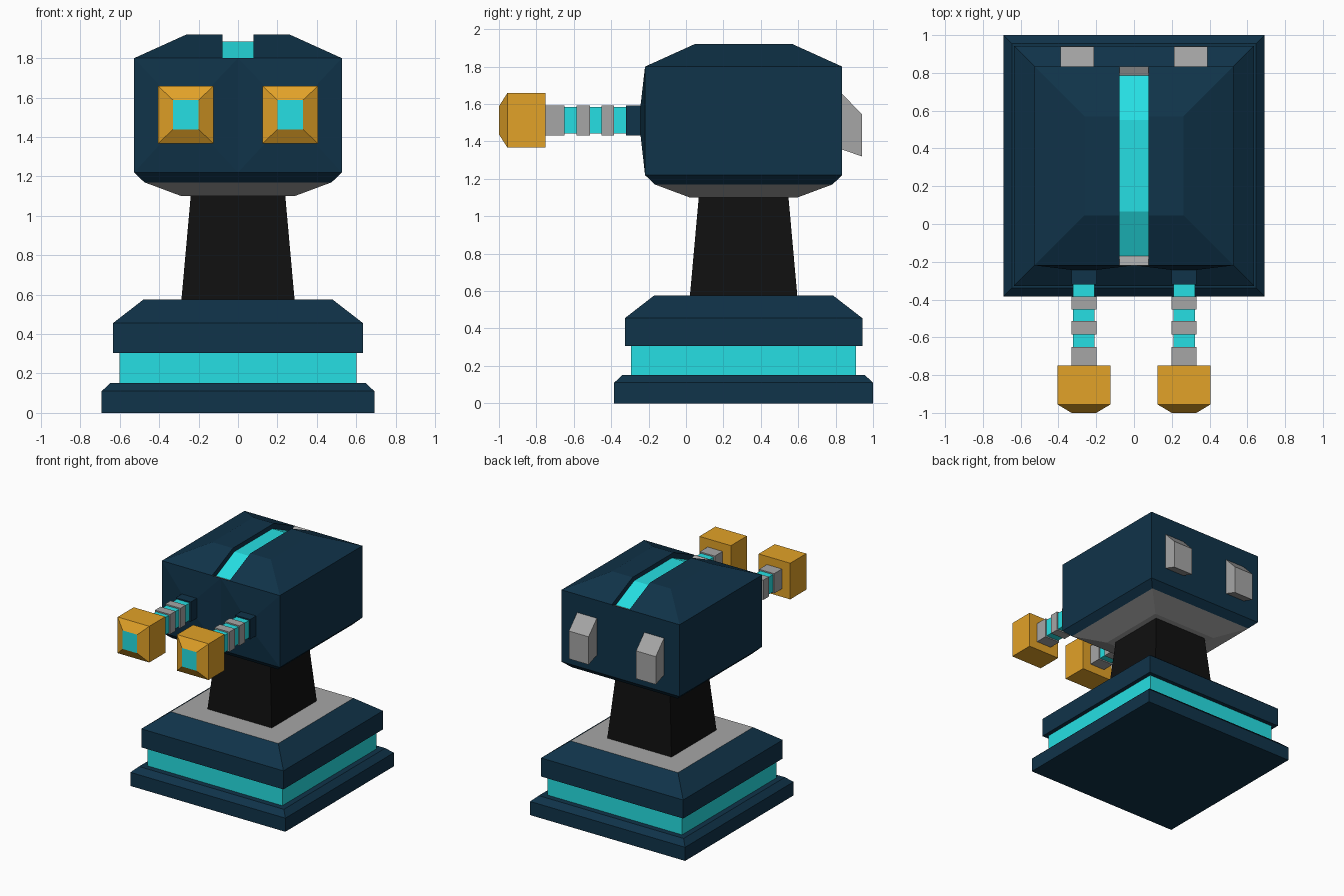
import bpy, bmesh

if "Cube" in bpy.data.objects:
    bpy.data.objects.remove(bpy.data.objects["Cube"])


def mat(name, r, g, b):
    m = bpy.data.materials.new(name)
    m.diffuse_color = (r, g, b, 1)
    m.use_nodes = True
    m.node_tree.nodes["Principled BSDF"].inputs["Base Color"].default_value = m.diffuse_color
    return m


NAVY, CYAN, GREY, GOLD, BLACK = range(5)
MATS = [mat("navy", .005, .033, .067), mat("cyan", .019, .74, .77),
        mat("grey", .38, .38, .38), mat("gold", .76, .36, .021),
        mat("black", .005, .005, .005)]
CY = 0.308  # y centre of base and head


def finish(name, bm):
    bmesh.ops.recalc_face_normals(bm, faces=bm.faces)
    me = bpy.data.meshes.new(name)
    bm.to_mesh(me)
    bm.free()
    for m in MATS:
        me.materials.append(m)
    ob = bpy.data.objects.new(name, me)
    bpy.context.collection.objects.link(ob)
    return ob


def loft(name, axis, rings, band_mats, caps):
    """Rectangular rings (position, centre u, centre v, half u, half v) along z or y."""
    bm = bmesh.new()
    loops = []
    for p, cu, cv, hu, hv in rings:
        loop = []
        for su, sv in ((-1, -1), (1, -1), (1, 1), (-1, 1)):
            u, v = cu + su * hu, cv + sv * hv
            loop.append(bm.verts.new((u, v, p) if axis == 'z' else (u, p, v)))
        loops.append(loop)
    for a, b, m in zip(loops, loops[1:], band_mats):
        for i in range(4):
            j = (i + 1) % 4
            bm.faces.new((a[i], a[j], b[j], b[i])).material_index = m
    for loop, m in zip((loops[0], loops[-1]), caps):
        bm.faces.new(loop).material_index = m
    return finish(name, bm)


def tower(name, profile, band_mats, caps):
    """Square stack from (z, half width) pairs."""
    return loft(name, 'z', [(z, 0, CY, h, h) for z, h in profile], band_mats, caps)


def prism(name, cx, half, profile, side_mats, cap_mat):
    """Extrude a (y, z) profile along x."""
    bm = bmesh.new()
    a, b = [[bm.verts.new((cx + s * half, y, z)) for y, z in profile] for s in (-1, 1)]
    for i, m in enumerate(side_mats):
        j = (i + 1) % len(profile)
        bm.faces.new((a[i], a[j], b[j], b[i])).material_index = m
    for loop in (a, b):
        bm.faces.new(loop).material_index = cap_mat
    return finish(name, bm)


# Stepped base and neck
tower("base_foot", [(0, .692), (.11, .692), (.152, .647)], [NAVY] * 2, (NAVY, NAVY))
tower("base_light_band", [(.152, .602), (.305, .602)], [CYAN], (CYAN, CYAN))
tower("base_top", [(.305, .635), (.455, .635), (.575, .48)], [NAVY] * 2, (NAVY, GREY))
tower("neck", [(.575, .287), (1.1, .24)], [BLACK], (BLACK, BLACK))

# Head with a roof groove
head = tower("head", [(1.1, .287), (1.17, .475), (1.22, .527), (1.8, .527), (1.92, .262)],
             [GREY, NAVY, NAVY, NAVY], (GREY, NAVY))
half = [(.53 + .05, 1.823), (.53, 1.8), (.48, 1.777), (.245, 1.885)]
half = [(d - .003, z) for d, z in half]
half = [half[0], half[2], half[3]]
groove = ([(CY - d, z) for d, z in half] + [(CY + d, z) for d, z in reversed(half)]
          + [(CY + half[0][0], 2.1), (CY - half[0][0], 2.1)])
cutter = prism("groove_cutter", 0, .078, groove,
               [GREY, CYAN, CYAN, CYAN, GREY, NAVY, NAVY, NAVY], NAVY)
cutter.hide_render = True
cutter.hide_viewport = True
cut = head.modifiers.new("groove", 'BOOLEAN')
cut.operation = 'DIFFERENCE'
cut.solver = 'EXACT'
cut.object = cutter

GZ = 1.513  # barrel height
for s, side in ((-1, "left"), (1, "right")):
    x = s * .265
    # Slightly raised front panel that leads into the barrel
    loft(side + "_front_panel", 'y',
         [(-.219, s * .2635, 1.51, .2635, .29), (-.243, x, GZ, .067, .08)], [NAVY], (NAVY, NAVY))
    # Barrel segments, alternating core and rings
    ys = [-.235, -.32, -.385, -.453, -.513, -.585, -.65, -.75]
    for i, (y0, y1) in enumerate(zip(ys, ys[1:])):
        core = i % 2 == 1
        m = NAVY if i == 0 else CYAN if core else GREY
        hx, hz = (.057, .07) if core else (.067, .08)
        loft(f"{side}_barrel_{i}", 'y', [(y0, x, GZ, hx, hz), (y1, x, GZ, hx, hz)], [m], (m, m))
    # Muzzle block with glowing tip
    loft(side + "_muzzle", 'y',
         [(-.75, x, GZ, .141, .146), (-.955, x, GZ, .141, .146), (-1, x, GZ, .065, .075)],
         [GOLD, GOLD], (GOLD, CYAN))
    # Vent wedge on the back of the head
    prism(side + "_rear_vent", s * .3, .088,
          [(.825, 1.665), (.94, 1.545), (.94, 1.32), (.825, 1.36)], [GREY] * 4, GREY)
